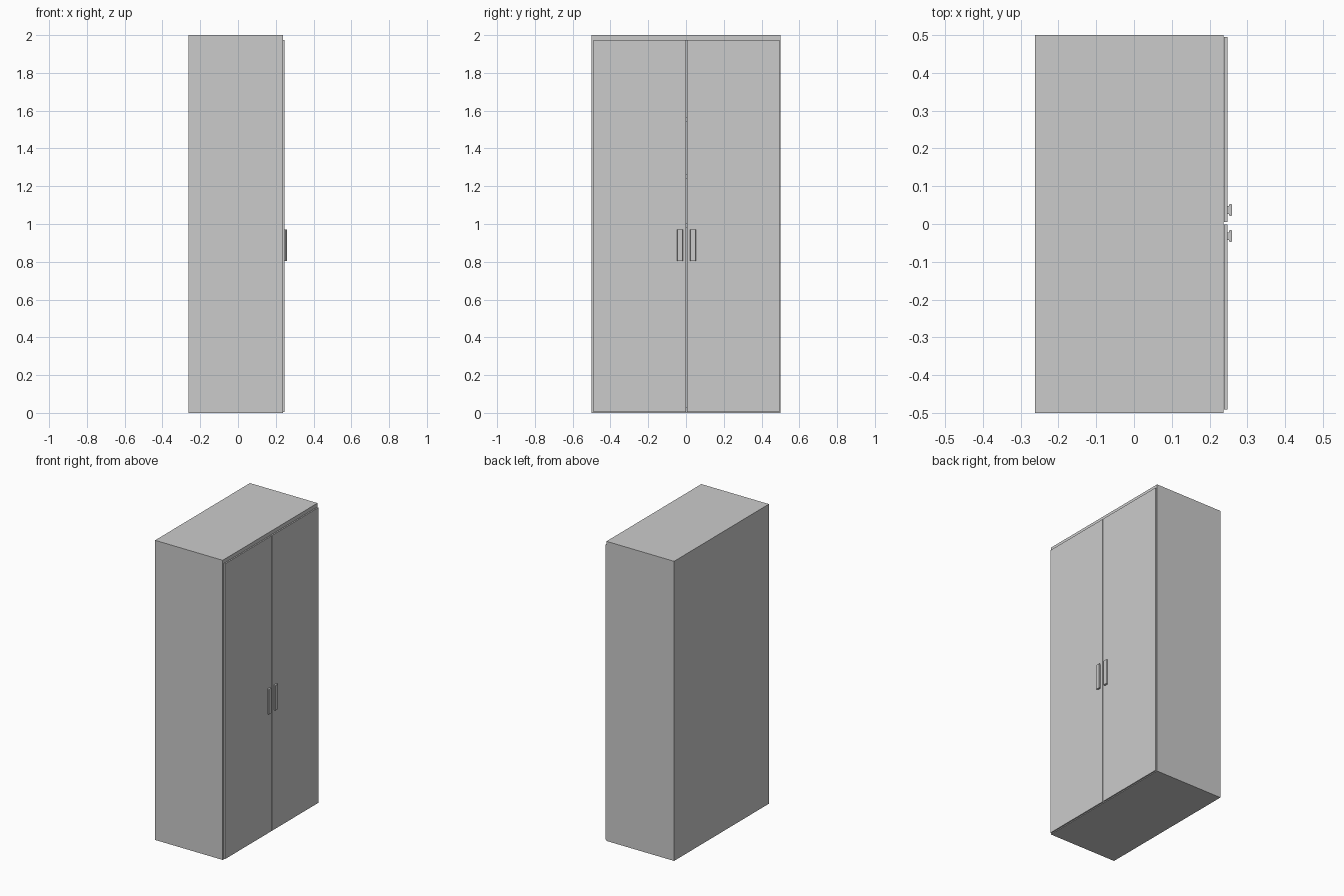
import bpy, bmesh

if "Cube" in bpy.data.objects:
    bpy.data.objects.remove(bpy.data.objects["Cube"])

def box(name, x, y, z):
    bm = bmesh.new()
    bmesh.ops.create_cube(bm, size=1)
    for v in bm.verts:
        for i, (a, b) in enumerate((x, y, z)):
            v.co[i] = a if v.co[i] < 0 else b
    me = bpy.data.meshes.new(name)
    bm.to_mesh(me)
    bm.free()
    ob = bpy.data.objects.new(name, me)
    bpy.context.collection.objects.link(ob)
    return ob

def extrude_profile(name, pts, z0, z1):
    bm = bmesh.new()
    face = bm.faces.new([bm.verts.new((px, py, z0)) for px, py in pts])
    top = bmesh.ops.extrude_face_region(bm, geom=[face], use_keep_orig=True)
    for v in top["geom"]:
        if isinstance(v, bmesh.types.BMVert):
            v.co.z = z1
    bmesh.ops.recalc_face_normals(bm, faces=bm.faces)
    me = bpy.data.meshes.new(name)
    bm.to_mesh(me)
    bm.free()
    ob = bpy.data.objects.new(name, me)
    bpy.context.collection.objects.link(ob)
    return ob

BACK, FRONT, T = -0.262, 0.237, 0.022

# carcass panels
box("side_panel_left", (BACK, FRONT), (-0.5, -0.5 + T), (0, 2))
box("side_panel_right", (BACK, FRONT), (0.5 - T, 0.5), (0, 2))
box("top_panel", (BACK, FRONT), (-0.5 + T, 0.5 - T), (2 - 0.03, 2))
box("bottom_panel", (BACK, FRONT), (-0.5 + T, 0.5 - T), (0, 0.03))
box("back_panel", (BACK, BACK + T), (-0.5 + T, 0.5 - T), (0.03, 1.97))

# interior shelves
for i, z in enumerate((0.98, 1.24, 1.54)):
    box(f"shelf_{i + 1}", (BACK + T, FRONT - 0.02), (-0.5 + T, 0.5 - T), (z, z + 0.025))

# doors
box("door_left", (FRONT + 0.001, 0.247), (-0.491, -0.001), (0.004, 1.975))
box("door_right", (FRONT + 0.001, 0.247), (0.005, 0.495), (0.004, 1.975))

# handles: narrow neck with a wider bevelled grip
half = [(0.246, 0.010), (0.251, 0.010), (0.253, 0.0155), (0.258, 0.0155), (0.260, 0.0135)]
for side, yc in (("left", -0.032), ("right", 0.037)):
    pts = [(x, yc + w) for x, w in half] + [(x, yc - w) for x, w in reversed(half)]
    extrude_profile(f"handle_{side}", pts, 0.803, 0.97)
